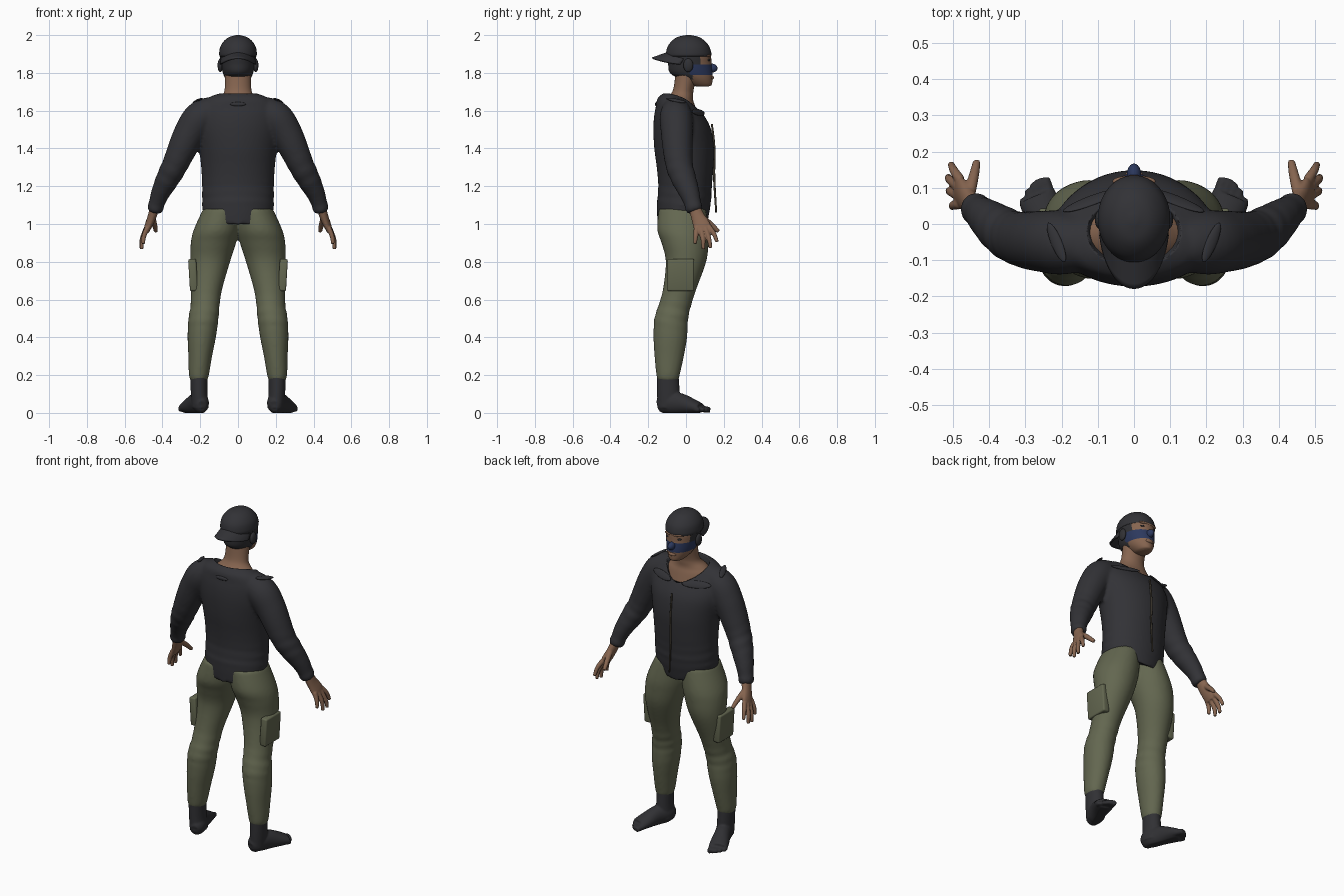
import bpy, bmesh, math
from mathutils import Vector, Matrix

if "Cube" in bpy.data.objects:
    bpy.data.objects.remove(bpy.data.objects["Cube"])

X, Y, Z = Vector((1, 0, 0)), Vector((0, 1, 0)), Vector((0, 0, 1))


def material(name, rgb):
    m = bpy.data.materials.new(name)
    m.use_nodes = True
    m.diffuse_color = (*rgb, 1)
    m.node_tree.nodes["Principled BSDF"].inputs["Base Color"].default_value = (*rgb, 1)
    return m


CLOTH = material("charcoal cloth", (.032, .032, .037))
KNIT = material("dark knit", (.03, .03, .034))
OLIVE = material("olive canvas", (.125, .135, .08))
SKIN = material("brown skin", (.24, .13, .08))
BLUE = material("navy mask", (.025, .04, .11))
BRASS = material("dull zip", (.06, .05, .035))


def spline(secs, sub):
    """Smoothly interpolate a list of (x, y, z, a, b) cross-sections."""
    out = []
    for i in range(len(secs) - 1):
        p = [secs[max(0, min(len(secs) - 1, i + k))] for k in (-1, 0, 1, 2)]
        for j in range(sub):
            t = j / sub
            out.append([.5 * (2 * b + (c - a) * t + (2 * a - 5 * b + 4 * c - d) * t * t
                              + (3 * b - a - 3 * c + d) * t ** 3) for a, b, c, d in zip(*p)])
    return out + [list(secs[-1])]


def loft(bm, secs, s=1, ref=None, n=32, sub=5, fold=None):
    """Skin elliptical rings: level rings, or rings square to the path if ref is given."""
    pts = spline(secs, sub)
    rings = []
    for i, (x, y, z, a, b) in enumerate(pts):
        u, v = X, Y
        if ref:
            t = Vector(pts[min(i + 1, len(pts) - 1)][:3]) - Vector(pts[max(i - 1, 0)][:3])
            u = t.cross(ref).normalized()
            v = u.cross(t).normalized()
        ring = []
        for k in range(n):
            w = 2 * math.pi * k / n
            g = 1
            if fold:
                g += fold[1] * math.sin(z * 110 + 2 * math.sin(w)) * math.exp(-((z - fold[0]) / .07) ** 2)
            p = Vector((x, y, z)) + u * a * g * math.cos(w) + v * b * g * math.sin(w)
            ring.append(bm.verts.new((p.x * s, p.y, p.z)))
        rings.append(ring)
    faces = [bm.faces.new((r[k], r[(k + 1) % n], q[(k + 1) % n], q[k]))
             for r, q in zip(rings, rings[1:]) for k in range(n)]
    faces += [bm.faces.new(rings[0]), bm.faces.new(rings[-1])]
    bmesh.ops.recalc_face_normals(bm, faces=faces)


def apply(ob, kind, **props):
    bpy.context.view_layer.objects.active = ob
    mod = ob.modifiers.new(kind.title(), kind)
    for k, v in props.items():
        setattr(mod, k, v)
    bpy.ops.object.modifier_apply(modifier=mod.name)


def finish(bm, name, mat, voxel=None, smooth=3):
    me = bpy.data.meshes.new(name)
    bm.to_mesh(me)
    bm.free()
    ob = bpy.data.objects.new(name, me)
    bpy.context.collection.objects.link(ob)
    if voxel:
        apply(ob, "REMESH", mode="VOXEL", voxel_size=voxel)
        apply(ob, "SMOOTH", factor=.5, iterations=smooth)
    ob.data.materials.clear()
    ob.data.materials.append(mat)
    ob.data.shade_smooth()
    return ob


def blob(name, mat, loc, size, rot=None):
    bm = bmesh.new()
    m = Matrix.Translation(loc) @ (rot or Matrix()) @ Matrix.Diagonal((*size, 1))
    bmesh.ops.create_uvsphere(bm, u_segments=24, v_segments=14, radius=1, matrix=m)
    return finish(bm, name, mat)


# Shirt: torso with a dipping hem, blended into both sleeves
bm = bmesh.new()
loft(bm, [(0, -.02, .99, .185, .13), (0, -.012, 1.1, .19, .142), (0, -.005, 1.2, .19, .142),
          (0, -.005, 1.3, .195, .15), (0, -.01, 1.4, .207, .158), (0, -.02, 1.5, .225, .153),
          (0, -.035, 1.57, .225, .134), (0, -.05, 1.62, .212, .11), (0, -.063, 1.665, .165, .088),
          (0, -.07, 1.692, .1, .05)], n=48, fold=(1.14, .012))
for v in bm.verts:
    v.co.z += 1.9 * v.co.x ** 2 * max(0, (1.1 - v.co.z) / .11)
SLEEVE = [(.13, -.055, 1.6, .08, .075), (.2, -.052, 1.56, .09, .088), (.25, -.048, 1.49, .085, .085),
          (.29, -.045, 1.41, .078, .08), (.335, -.035, 1.31, .068, .072), (.372, -.012, 1.24, .062, .066),
          (.41, .018, 1.165, .05, .054), (.43, .035, 1.11, .042, .045), (.437, .042, 1.085, .044, .046),
          (.442, .048, 1.065, .036, .038)]
for s in (1, -1):
    loft(bm, SLEEVE, s, ref=Y, fold=(1.27, .03))
shirt = finish(bm, "shirt", CLOTH, .01, 4)

# Neck opening cut from the shirt
bm = bmesh.new()
loft(bm, [(0, .005, 1.575, .075, .085), (0, -.012, 1.65, .125, .098), (0, -.02, 1.8, .15, .12)])
cutter = finish(bm, "neck_cutter", SKIN)
apply(shirt, "BOOLEAN", operation="DIFFERENCE", object=cutter, solver="EXACT")
bpy.data.objects.remove(cutter)
shirt.data.materials.clear()
shirt.data.materials.append(CLOTH)


def flap(name, loc, along, length, width):
    """Thin leaf of cloth lying on the shirt surface."""
    _, p, nrm, _ = shirt.closest_point_on_mesh(Vector(loc))
    u = Vector(along)
    u = (u - nrm * u.dot(nrm)).normalized()
    v = nrm.cross(u)
    blob(name, CLOTH, p, (length, width, .007), Matrix((u, v, nrm)).transposed().to_4x4())


flap("back_tab", (0, -.16, 1.635), X, .042, .011)
for s, side in ((1, "left"), (-1, "right")):
    flap(side + "_shoulder_tab", (s * .225, -.05, 1.68), (s * .5, 1, 0), .06, .016)
    flap(side + "_collar_flap", (s * .125, .09, 1.61), (1, -s * .25, s * .1), .085, .022)

# Zip hanging down the chest
bm = bmesh.new()
loft(bm, [(0, .137, 1.53, .005, .005), (0, .15, 1.4, .006, .005), (0, .149, 1.25, .006, .005),
          (0, .16, 1.06, .005, .004)], ref=X, n=8)
finish(bm, "zip", BRASS)

# Trousers: both legs blended at the hips
bm = bmesh.new()
LEG = [(.207, -.095, .17, .044, .054), (.207, -.095, .2, .053, .062), (.2, -.089, .3, .063, .078),
       (.192, -.083, .4, .075, .089), (.183, -.078, .5, .08, .09), (.175, -.062, .56, .077, .087),
       (.167, -.035, .65, .082, .088), (.147, 0, .8, .105, .107), (.13, -.005, .9, .12, .125),
       (.114, -.016, .97, .12, .136), (.085, -.02, 1.08, .1, .125)]
for s in (1, -1):
    loft(bm, LEG, s, fold=(.52, .025))
finish(bm, "trousers", OLIVE, .01, 4)

HAND = [(.437, .04, 1.1, .03, .027), (.455, .062, 1.04, .036, .023),
        (.475, .084, .99, .045, .019), (.486, .092, .96, .04, .015)]
DIGITS = [((.455, .08, 1.04), (.443, .13, 1.0), (.434, .172, .96)),
          ((.48, .122, .985), (.497, .147, .95), (.505, .165, .905)),
          ((.486, .104, .975), (.508, .122, .92), (.513, .13, .872)),
          ((.486, .08, .97), (.507, .09, .915), (.51, .092, .867)),
          ((.48, .055, .98), (.498, .052, .935), (.502, .047, .895))]
FOOT = [(.19, -.148, .04, .022, .03), (.194, -.13, .045, .038, .045), (.202, -.09, .055, .047, .058),
        (.226, -.03, .052, .046, .055), (.254, .04, .036, .053, .038), (.268, .075, .028, .053, .027)]

for s, side in ((1, "left"), (-1, "right")):
    # Hand with five digits
    bm = bmesh.new()
    loft(bm, HAND, s, ref=X)
    for i, d in enumerate(DIGITS):
        r = .0145 if i == 0 else .0125
        loft(bm, [(*p, r * k, r * k) for p, k in zip(d, (1.15, 1, .75))], s, ref=X, n=12)
    finish(bm, side + "_hand", SKIN, .0045, 2)

    # Soft boot with moulded toes and a flat underside
    bm = bmesh.new()
    loft(bm, FOOT, s, ref=Z)
    loft(bm, [(.2, -.092, .03, .045, .06), (.206, -.093, .11, .044, .06), (.207, -.096, .2, .046, .057)], s)
    for i in range(5):
        x, r = .241 + i * .015, .017 - i * .0012
        tip = .128 - i * i * .0035
        loft(bm, [(x - .015, .05, .026, r, r), (x, tip - .025, .022, r, r),
                  (x + .006, tip, .019, r * .8, r * .8)], s, ref=Z, n=12)
    boot = finish(bm, side + "_boot", KNIT, .006, 2)
    for v in boot.data.vertices:
        v.co.z = max(v.co.z, .003)
    zmin = min(v.co.z for v in boot.data.vertices)
    for v in boot.data.vertices:
        v.co.z -= zmin

    # Cargo pocket
    bm = bmesh.new()
    m = Matrix.Translation((s * .238, -.028, .73)) @ Matrix.Rotation(s * .06, 4, "Y")
    bmesh.ops.create_cube(bm, size=1, matrix=m @ Matrix.Diagonal((.042, .142, .17, 1)))
    bmesh.ops.bevel(bm, geom=bm.edges[:], offset=.009, segments=3, affect="EDGES", profile=.5)
    finish(bm, side + "_pocket", OLIVE)
    bpy.ops.object.select_all(action="DESELECT")
    bpy.data.objects[side + "_pocket"].select_set(True)
    bpy.context.view_layer.objects.active = bpy.data.objects[side + "_pocket"]
    bpy.ops.object.shade_smooth_by_angle()

    # Covered ear and eye
    blob(side + "_ear", KNIT, (s * .094, .012, 1.84), (.014, .026, .036))
    blob(side + "_eye", KNIT, (s * .035, .118, 1.868), (.016, .01, .007))

# Neck and collarbones
bm = bmesh.new()
loft(bm, [(0, -.02, 1.54, .13, .095), (0, -.035, 1.62, .138, .085), (0, -.035, 1.655, .112, .073),
          (0, -.022, 1.685, .08, .06), (0, -.012, 1.72, .07, .054), (0, .005, 1.8, .07, .06)])
finish(bm, "neck", SKIN)

# Head: face, knitted hood and mask painted by height and depth
bm = bmesh.new()
loft(bm, [(0, .088, 1.728, .025, .03), (0, .078, 1.737, .042, .058), (0, .055, 1.765, .064, .085),
          (0, .028, 1.8, .08, .113), (0, .02, 1.85, .09, .115), (0, .015, 1.9, .095, .115),
          (0, .01, 1.95, .083, .095), (0, .01, 1.985, .04, .05)], n=72, sub=10)
head = finish(bm, "head", SKIN)
head.data.materials.append(KNIT)
head.data.materials.append(BLUE)
for f in head.data.polygons:
    c = f.center
    if 1.788 < c.z < 1.845 and c.y > .02:
        f.material_index = 2
    elif (c.y < .035 and c.z > 1.765) or c.z > 1.895 or (c.z > 1.84 and c.y < .075):
        f.material_index = 1
blob("mask_nose", BLUE, (0, .135, 1.825), (.02, .032, .024))
blob("brow", SKIN, (0, .118, 1.89), (.06, .016, .01))
blob("lips", SKIN, (0, .132, 1.775), (.026, .016, .012))

# Cap dome and band
bm = bmesh.new()
loft(bm, [(0, .014, 1.888, .098, .118), (0, .014, 1.905, .1, .12), (0, .013, 1.94, .093, .11),
          (0, .012, 1.97, .073, .086), (0, .012, 1.99, .046, .056), (0, .012, 2, .01, .012)], n=48)
finish(bm, "cap", CLOTH)

# Curved cap brim pointing backwards
bm = bmesh.new()
grid = []
for j in range(7):
    v = j / 6
    row = []
    for i in range(25):
        w = math.pi * (1.07 + .86 * i / 24)
        row.append(bm.verts.new(((.09 + .004 * v) * math.cos(w), .01 + (.1 + .088 * v) * math.sin(w),
                                 1.908 - .03 * v - .035 * math.cos(w) ** 2)))
    grid.append(row)
for a, b in zip(grid, grid[1:]):
    for i in range(24):
        bm.faces.new((a[i], b[i], b[i + 1], a[i + 1]))
brim = finish(bm, "cap_brim", CLOTH)
apply(brim, "SOLIDIFY", thickness=.009, offset=0)
